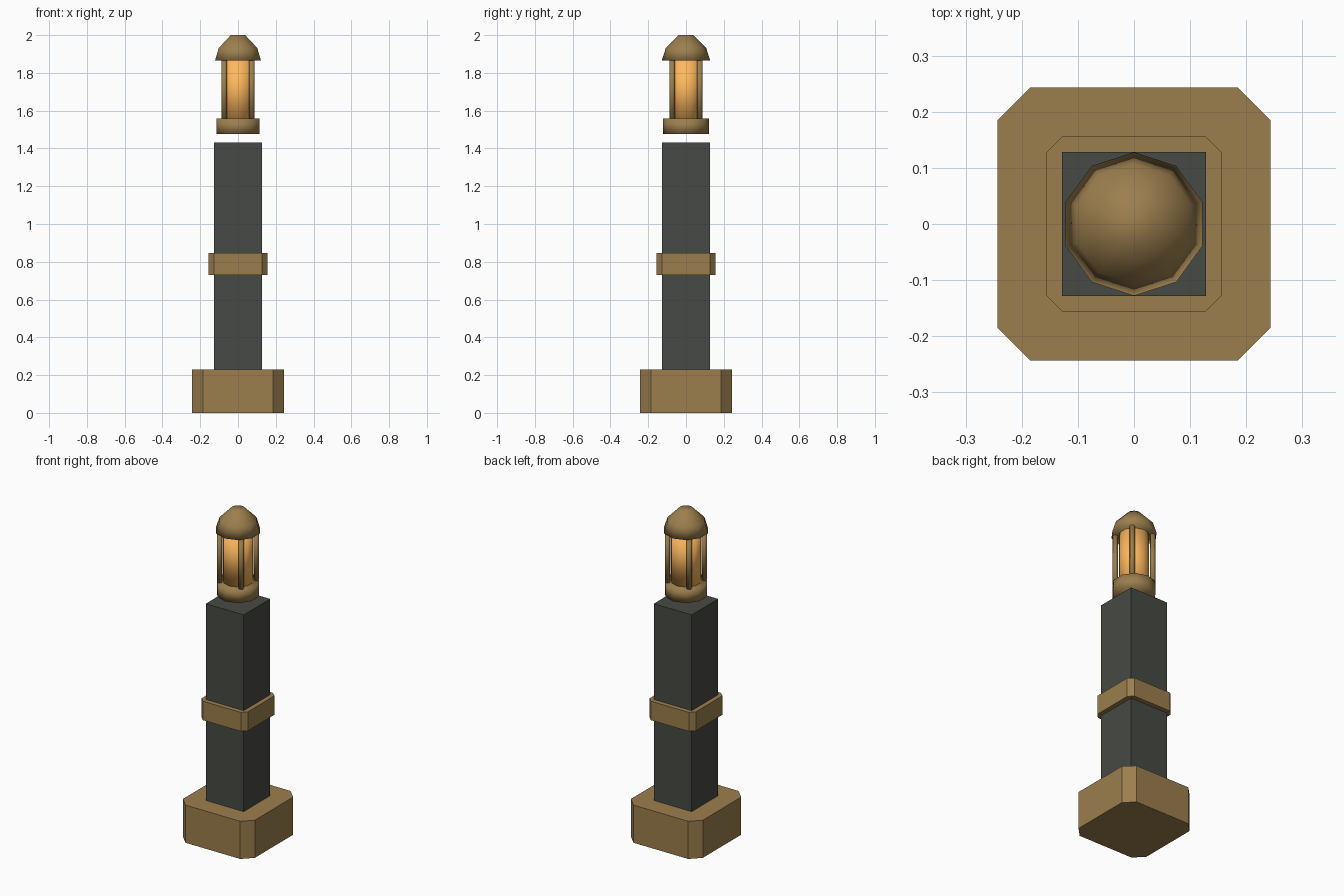
import bpy, bmesh
from math import cos, sin, pi

if "Cube" in bpy.data.objects:
    bpy.data.objects.remove(bpy.data.objects["Cube"])


def material(name, rgb):
    m = bpy.data.materials.new(name)
    m.diffuse_color = (*rgb, 1)
    m.use_nodes = True
    m.node_tree.nodes["Principled BSDF"].inputs["Base Color"].default_value = m.diffuse_color
    return m


BRASS = material("brass", (0.33, 0.21, 0.075))
STONE = material("dark_stone", (0.062, 0.068, 0.058))
GLOW = material("warm_glass", (1.0, 0.48, 0.11))


def loft(name, rings, mat, smooth=False):
    """Skin a stack of equal-length point rings and cap both ends."""
    bm = bmesh.new()
    loops = [[bm.verts.new(p) for p in ring] for ring in rings]
    n = len(loops[0])
    for a, b in zip(loops, loops[1:]):
        for i in range(n):
            j = (i + 1) % n
            bm.faces.new((a[i], a[j], b[j], b[i]))
    bm.faces.new(loops[0][::-1])
    bm.faces.new(loops[-1])
    for f in bm.faces:
        f.smooth = smooth
    me = bpy.data.meshes.new(name)
    bm.to_mesh(me)
    bm.free()
    me.materials.append(mat)
    ob = bpy.data.objects.new(name, me)
    bpy.context.collection.objects.link(ob)
    return ob


def block(name, h, chamfer, z0, z1, mat):
    """Square block of half-width h with optional cut corners."""
    c = h - chamfer
    if chamfer:
        pts = [(h, -c), (h, c), (c, h), (-c, h), (-h, c), (-h, -c), (-c, -h), (c, -h)]
    else:
        pts = [(h, -h), (h, h), (-h, h), (-h, -h)]
    return loft(name, [[(x, y, z) for x, y in pts] for z in (z0, z1)], mat)


def turned(name, profile, sides, mat, cx=0, cy=0):
    """Round part from (radius, z) pairs, first corner towards +y."""
    angles = [pi / 2 + 2 * pi * i / sides for i in range(sides)]
    rings = [[(cx + r * cos(a), cy + r * sin(a), z) for a in angles] for r, z in profile]
    return loft(name, rings, mat, True)


# Pillar
block("base", 0.243, 0.058, 0, 0.23, BRASS)
block("post", 0.128, 0, 0.23, 1.432, STONE)
block("collar", 0.156, 0.028, 0.731, 0.847, BRASS)

# Lantern, floating just above the post
turned("lantern_base", [(0.121, 1.477), (0.121, 1.558)], 10, BRASS)
turned("lantern_glass", [(0.086, 1.558), (0.086, 1.865)], 10, GLOW)
turned("lantern_cap", [(0.128, 1.865), (0.107, 1.932), (0.04, 2.0)], 10, BRASS)

# Four corner bars around the glass
for i, (sx, sy) in enumerate([(1, 1), (-1, 1), (-1, -1), (1, -1)]):
    turned(f"lantern_bar_{i + 1}", [(0.015, 1.558), (0.015, 1.865)], 8, BRASS,
           0.073 * sx, 0.073 * sy)
